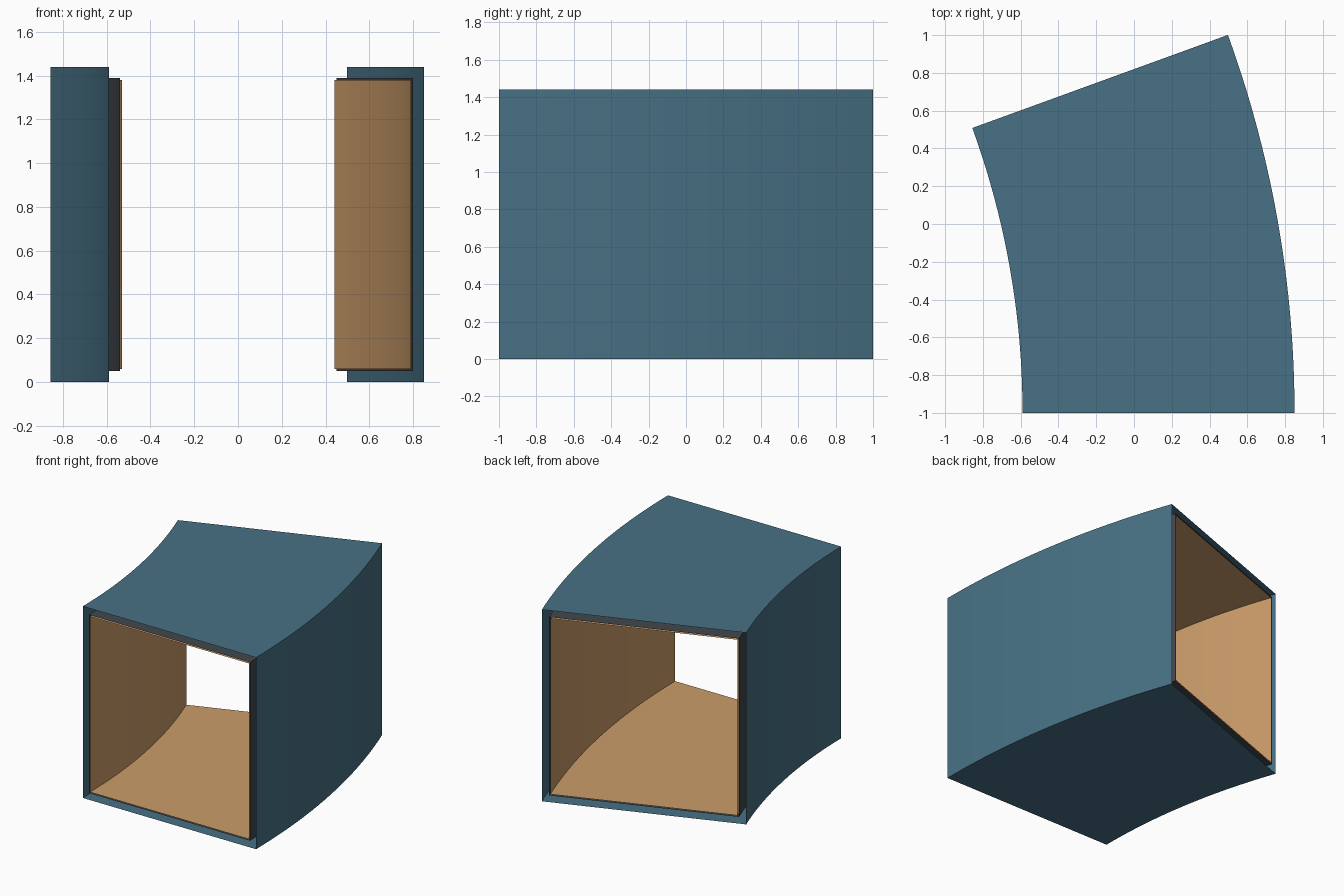
import bpy, bmesh, math
from mathutils import Vector

cube = bpy.data.objects.get("Cube")
if cube:
    bpy.data.objects.remove(cube, do_unlink=True)

SIDE = 1.44                        # square duct, width and height
R_IN = 4.41                        # radius of the tight side
CENTRE = Vector((-5.0, -1.0, 0.0)) # bend centre
BEND = math.radians(20)
STEPS = 20


def material(name, rgb):
    """Flat material from display RGB values, converted to linear."""
    linear = [((c + 0.055) / 1.055) ** 2.4 for c in rgb]
    m = bpy.data.materials.new(name)
    m.use_nodes = True
    m.diffuse_color = (*linear, 1)
    m.node_tree.nodes["Principled BSDF"].inputs["Base Color"].default_value = (*linear, 1)
    return m


def bent_tube(name, inset, mat, outward=True):
    """Open-ended square sleeve swept around the bend."""
    bm = bmesh.new()
    x0, x1 = R_IN + inset, R_IN + SIDE - inset
    z0, z1 = inset, SIDE - inset
    ring = [bm.verts.new(CENTRE + Vector((x, 0, z)))
            for x, z in ((x0, z0), (x1, z0), (x1, z1), (x0, z1))]
    edges = [bm.edges.new((ring[i], ring[(i + 1) % 4])) for i in range(4)]
    bmesh.ops.spin(bm, geom=ring + edges, cent=CENTRE, axis=(0, 0, 1),
                   angle=BEND, steps=STEPS, use_duplicate=False)
    bmesh.ops.recalc_face_normals(bm, faces=bm.faces[:])
    bm.normal_update()
    roof = max(bm.faces, key=lambda f: f.calc_center_median().z)
    if (roof.normal.z > 0) != outward:
        bmesh.ops.reverse_faces(bm, faces=bm.faces[:])
    mesh = bpy.data.meshes.new(name)
    bm.to_mesh(mesh)
    bm.free()
    mesh.materials.append(mat)
    obj = bpy.data.objects.new(name, mesh)
    bpy.context.collection.objects.link(obj)
    bpy.ops.object.select_all(action='DESELECT')
    obj.select_set(True)
    bpy.context.view_layer.objects.active = obj
    bpy.ops.object.shade_smooth_by_angle(angle=math.radians(30))
    return obj


# Three nested sleeves: outside skin, dark middle layer, inner lining
bent_tube("outer_shell", 0.0, material("slate teal", (0.28, 0.445, 0.52)))
bent_tube("middle_layer", 0.05, material("charcoal", (0.255, 0.28, 0.305)))
bent_tube("inner_lining", 0.06, material("warm tan", (0.80, 0.615, 0.415)), outward=False)
